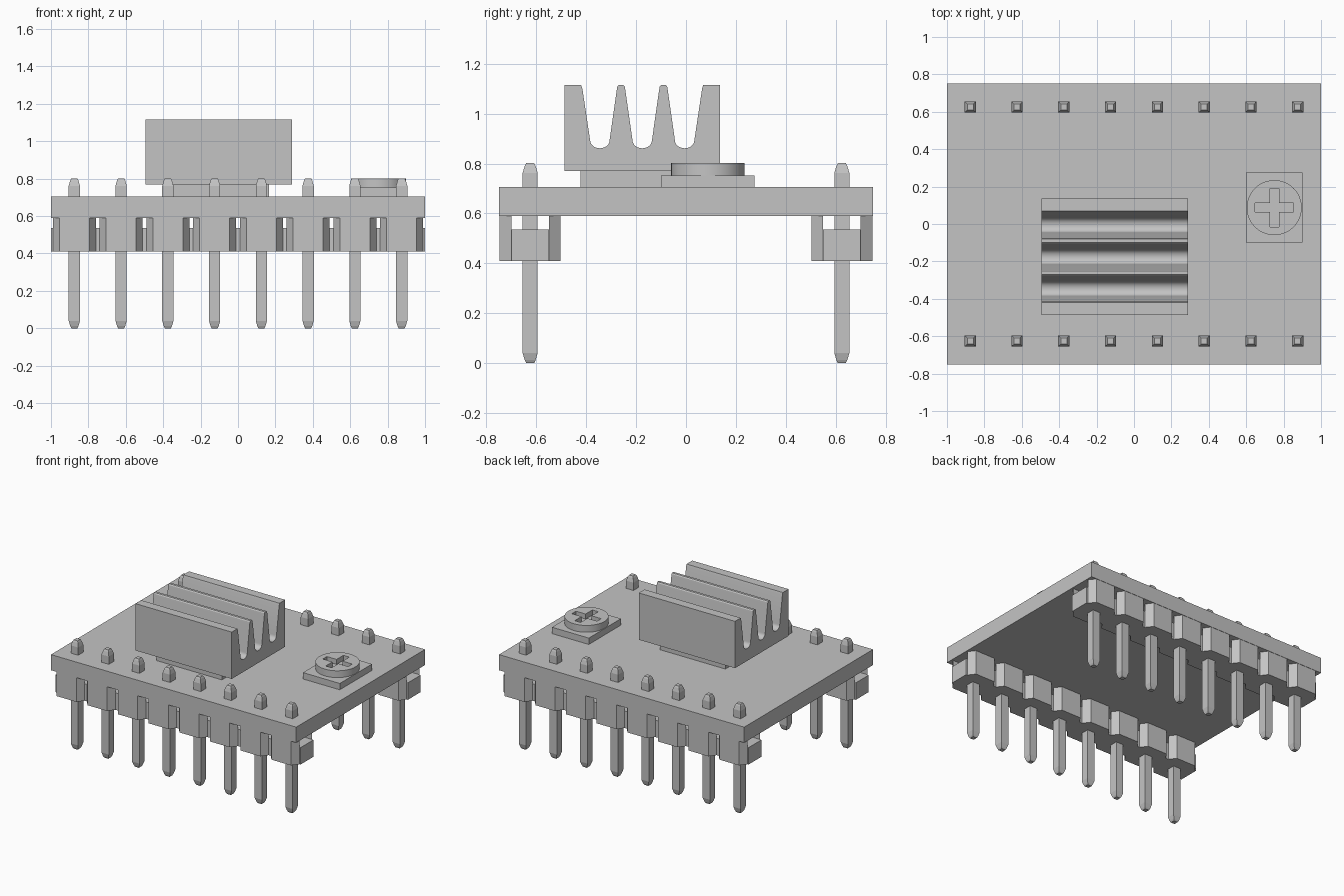
import bpy
import bmesh
import math
from mathutils import Matrix, Vector

cube = bpy.data.objects.get("Cube")
if cube:
    bpy.data.objects.remove(cube, do_unlink=True)

grey = bpy.data.materials.new("plain grey")
grey.use_nodes = True
colour = (0.55, 0.55, 0.55, 1)
grey.diffuse_color = colour
grey.node_tree.nodes["Principled BSDF"].inputs["Base Color"].default_value = colour


def finish(name, bm):
    bmesh.ops.recalc_face_normals(bm, faces=bm.faces)
    mesh = bpy.data.meshes.new(name)
    bm.to_mesh(mesh)
    bm.free()
    mesh.materials.append(grey)
    obj = bpy.data.objects.new(name, mesh)
    bpy.context.collection.objects.link(obj)
    return obj


def add_box(bm, x0, x1, y0, y1, z0, z1):
    size = Matrix.Diagonal((x1 - x0, y1 - y0, z1 - z0, 1))
    centre = Matrix.Translation(((x0 + x1) / 2, (y0 + y1) / 2, (z0 + z1) / 2))
    bmesh.ops.create_cube(bm, size=1, matrix=centre @ size)


def box(name, *bounds):
    bm = bmesh.new()
    add_box(bm, *bounds)
    return finish(name, bm)


def add_prism(bm, points, direction):
    face = bm.faces.new([bm.verts.new(p) for p in points])
    out = bmesh.ops.extrude_face_region(bm, geom=[face])["geom"]
    verts = [v for v in out if isinstance(v, bmesh.types.BMVert)]
    bmesh.ops.translate(bm, verts=verts, vec=Vector(direction))


def smooth(obj):
    bpy.ops.object.select_all(action="DESELECT")
    obj.select_set(True)
    bpy.context.view_layer.objects.active = obj
    bpy.ops.object.shade_smooth_by_angle(angle=math.radians(25))


BOARD_LOW, BOARD_TOP = 0.59, 0.705
HEADER_LOW = 0.41
PIN_X = [-0.875 + 0.25 * i for i in range(8)]

# Circuit board and chip
box("circuit_board", -1, 1, -0.75, 0.75, BOARD_LOW, BOARD_TOP)
box("chip", -0.37, 0.165, -0.423, 0.07, BOARD_TOP, 0.772)

# Square pin with tapered ends, as stacked rings
PIN_RINGS = [(0, 0.016), (0.012, 0.022), (0.04, 0.03),
             (0.762, 0.03), (0.79, 0.022), (0.802, 0.016)]


def add_pin(bm, x, y):
    rings = []
    for z, r in PIN_RINGS:
        rings.append([bm.verts.new((x + sx * r, y + sy * r, z))
                      for sx, sy in ((-1, -1), (1, -1), (1, 1), (-1, 1))])
    for low, high in zip(rings, rings[1:]):
        for i in range(4):
            j = (i + 1) % 4
            bm.faces.new((low[i], low[j], high[j], high[i]))
    bm.faces.new(rings[0])
    bm.faces.new(rings[-1])


# Two pin rows, each in a chamfered header strip with an open top channel
for side, row_y in (("front", -0.625), ("back", 0.625)):
    pins, header = bmesh.new(), bmesh.new()
    add_box(header, -1, 1, row_y - 0.075, row_y + 0.075, HEADER_LOW, 0.535)
    for x in PIN_X:
        add_pin(pins, x, row_y)
        for s in (-1, 1):
            inner, outer = row_y + s * 0.075, row_y + s * 0.1225
            add_prism(header, [(x - 0.115, inner, HEADER_LOW),
                               (x + 0.115, inner, HEADER_LOW),
                               (x + 0.08, outer, HEADER_LOW),
                               (x - 0.08, outer, HEADER_LOW)],
                      (0, 0, BOARD_LOW - HEADER_LOW))
    finish(side + "_pins", pins)
    finish(side + "_header", header)

# Finned heat sink: three rounded valleys cut in an extruded profile
SINK_Y, SINK_TOP, SINK_LOW = -0.1755, 1.115, 0.77
profile = [(SINK_Y - 0.3115, SINK_LOW), (SINK_Y - 0.3115, SINK_TOP)]
for i, c in enumerate((SINK_Y - 0.17, SINK_Y, SINK_Y + 0.17)):
    left = [(c - 0.075, SINK_TOP), (c - 0.07, 1.1)]
    if i:
        left = [(c - 0.076, SINK_TOP), (c - 0.07, 1.108), (c - 0.067, 1.09)]
    right = [(c + 0.067, 1.09), (c + 0.07, 1.108), (c + 0.076, SINK_TOP)]
    if i == 2:
        right = [(c + 0.07, 1.1), (c + 0.075, SINK_TOP)]
    arc = []
    for k in range(13):
        a = math.pi + math.pi * k / 12
        arc.append((c + 0.039 * math.cos(a), 0.893 + 0.032 * math.sin(a)))
    profile += left + arc + right
profile += [(SINK_Y + 0.3115, SINK_TOP), (SINK_Y + 0.3115, SINK_LOW)]
sink = bmesh.new()
add_prism(sink, [(-0.495, y, z) for y, z in profile], (0.785, 0, 0))
smooth(finish("heat_sink", sink))

# Adjustment screw on a square base, with a cross slot
SX, SY = 0.75, 0.0875
box("screw_base", 0.6, 0.9, -0.1, 0.275, BOARD_TOP, 0.752)
head = bmesh.new()
bmesh.ops.create_cone(head, cap_ends=True, segments=48, radius1=0.147,
                      radius2=0.147, depth=0.05,
                      matrix=Matrix.Translation((SX, SY, 0.777)))
screw = finish("screw_head", head)

cross = bmesh.new()
w, arm = 0.024, 0.103
outline = []
for k in range(4):
    turn = Matrix.Rotation(k * math.pi / 2, 3, "Z")
    for p in ((w, w), (arm, w), (arm, -w)):
        # each arm contributes its inner corner and two tips
        outline.append(turn @ Vector((p[0], -p[1], 0)))
add_prism(cross, [p + Vector((SX, SY, 0.765)) for p in outline], (0, 0, 0.1))
cutter = finish("cross_slot_cutter", cross)
cutter.hide_render = True
cutter.hide_viewport = True
cut = screw.modifiers.new("cross slot", "BOOLEAN")
cut.operation = "DIFFERENCE"
cut.solver = "EXACT"
cut.object = cutter
bpy.context.view_layer.objects.active = screw
bpy.ops.object.modifier_apply(modifier=cut.name)
bpy.data.objects.remove(cutter, do_unlink=True)
smooth(screw)
